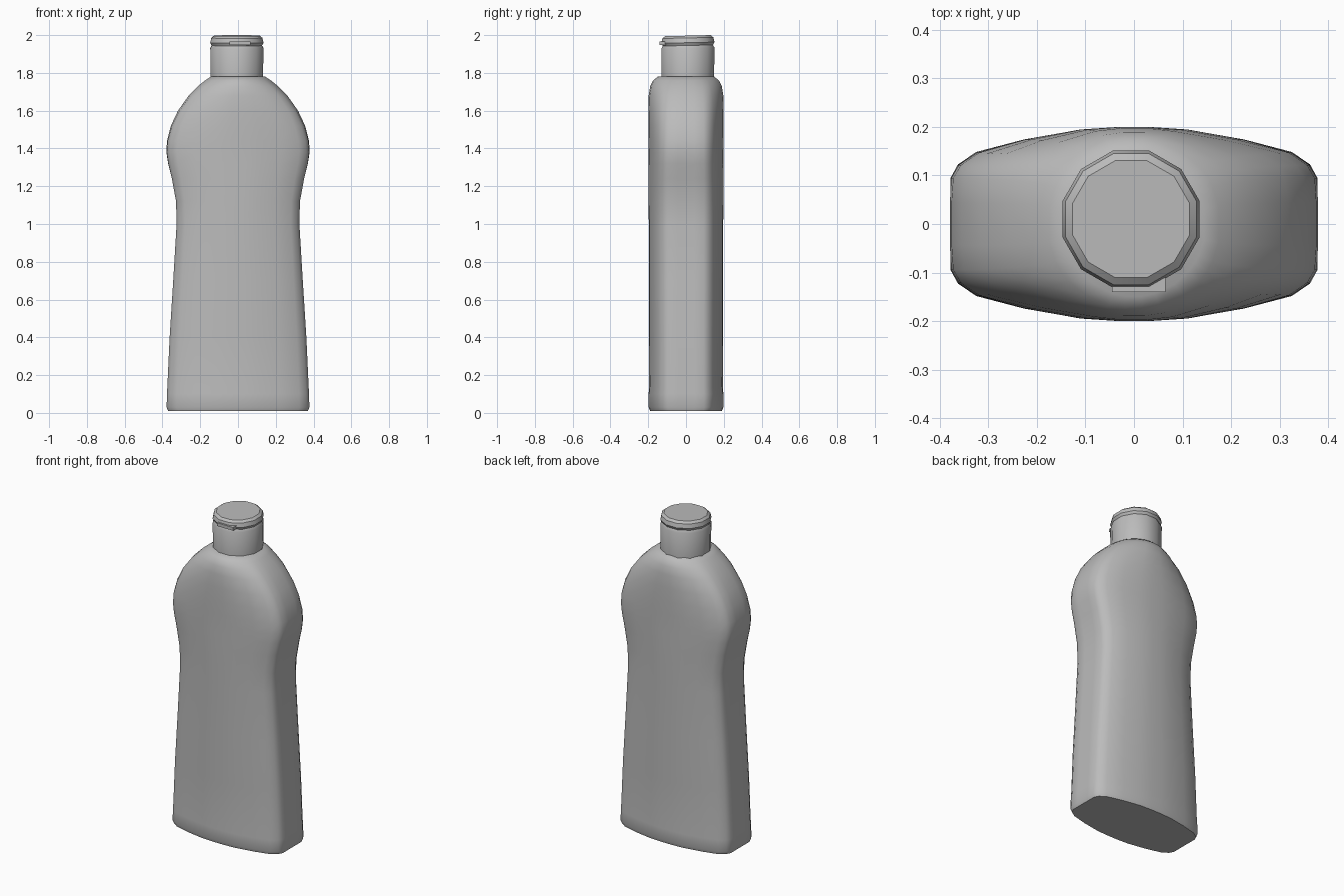
import bpy, bmesh, math

if "Cube" in bpy.data.objects:
    bpy.data.objects.remove(bpy.data.objects["Cube"])

grey = bpy.data.materials.new("plain_grey")
grey.use_nodes = True
grey.diffuse_color = (0.5, 0.5, 0.5, 1)
grey.node_tree.nodes["Principled BSDF"].inputs["Base Color"].default_value = (0.5, 0.5, 0.5, 1)


def loft(name, rings, angle):
    """Skin a stack of equal-length rings and close both ends."""
    bm = bmesh.new()
    loops = [[bm.verts.new(p) for p in ring] for ring in rings]
    n = len(loops[0])
    for a, b in zip(loops, loops[1:]):
        for i in range(n):
            j = (i + 1) % n
            bm.faces.new((a[i], a[j], b[j], b[i]))
    bm.faces.new(loops[0][::-1])
    bm.faces.new(loops[-1])
    bmesh.ops.recalc_face_normals(bm, faces=bm.faces)
    mesh = bpy.data.meshes.new(name)
    bm.to_mesh(mesh)
    bm.free()
    mesh.materials.append(grey)
    obj = bpy.data.objects.new(name, mesh)
    bpy.context.collection.objects.link(obj)
    bpy.ops.object.select_all(action="DESELECT")
    obj.select_set(True)
    bpy.context.view_layer.objects.active = obj
    bpy.ops.object.shade_smooth_by_angle(angle=math.radians(angle))
    return obj


# Bottle section: one quarter, flat narrow side to bulged front, mirrored
QUARTER = [(1, 0.22), (1, 0.48), (0.96, 0.62), (0.86, 0.75),
           (0.6, 0.88), (0.3, 0.98), (0.1, 1)]


def section(z, half_width, half_depth, roundness):
    pts = []
    for fx, fy in QUARTER:
        # Blend towards an ellipse near the neck
        a = math.atan2(fy, fx)
        fx += (math.cos(a) - fx) * roundness
        fy += (math.sin(a) - fy) * roundness
        pts.append((fx * half_width, fy * half_depth))
    half = pts + [(-x, y) for x, y in reversed(pts)]
    full = half + [(-x, -y) for x, y in half]
    return [(x, y, z) for x, y in full]


# Bottle: height, half width, half depth, roundness
BODY = [(0.01, 0.37, 0.19, 0), (0.03, 0.378, 0.198, 0), (0.1, 0.376, 0.198, 0),
        (0.14, 0.374, 0.195, 0), (0.4, 0.362, 0.196, 0), (0.7, 0.343, 0.196, 0),
        (1.0, 0.325, 0.197, 0), (1.12, 0.328, 0.198, 0), (1.24, 0.35, 0.198, 0),
        (1.32, 0.37, 0.198, 0.03), (1.38, 0.38, 0.198, 0.08), (1.44, 0.377, 0.199, 0.12),
        (1.52, 0.357, 0.2, 0.2), (1.6, 0.32, 0.2, 0.3), (1.68, 0.264, 0.198, 0.5),
        (1.73, 0.215, 0.19, 0.7), (1.76, 0.178, 0.175, 0.9), (1.78, 0.148, 0.15, 1)]
loft("bottle_body", [section(*row) for row in BODY], 40)

# Cap: height, radius; a shallow crease separates skirt and lid
SIDES = 12
CAP = [(1.76, 0.143), (1.93, 0.146), (1.945, 0.138), (1.96, 0.146), (1.985, 0.14), (1.997, 0.125)]


def cap_ring(z, radius):
    ring = []
    for i in range(SIDES):
        a = math.tau * (i + 0.5) / SIDES
        ring.append((radius * math.cos(a) - 0.006, radius * math.sin(a) + 0.01,
                     z + (0.003 * math.sin(a) if z > 1.9 else 0)))
    return ring


loft("flip_cap", [cap_ring(*row) for row in CAP], 35)

# Thumb tab on the lid front
bpy.ops.mesh.primitive_cube_add(size=1, location=(0.01, -0.12, 1.957))
tab = bpy.context.object
tab.name = "thumb_tab"
tab.scale = (0.11, 0.04, 0.02)
tab.data.materials.append(grey)
bevel = tab.modifiers.new("soft_edges", "BEVEL")
bevel.width = 0.006
